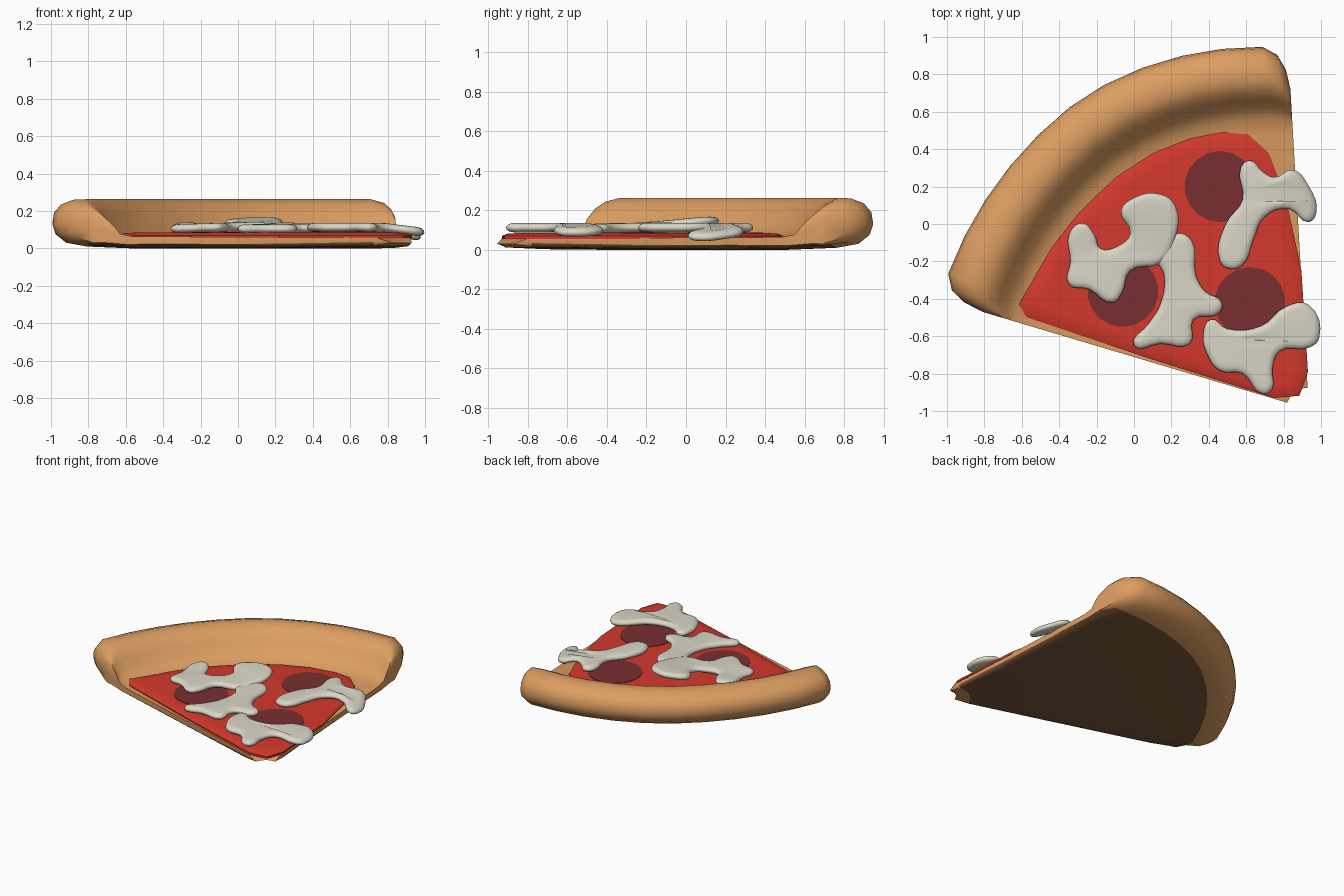
import bpy, bmesh
from math import radians, cos, sin

if "Cube" in bpy.data.objects:
    bpy.data.objects.remove(bpy.data.objects["Cube"])

AX, AY = 0.935, -0.99          # where the two cut edges meet
A0, A1 = 93.3, 163.4           # angles of the cut edges


def material(name, rgb):
    m = bpy.data.materials.new(name)
    m.diffuse_color = (*rgb, 1)
    m.use_nodes = True
    m.node_tree.nodes["Principled BSDF"].inputs["Base Color"].default_value = m.diffuse_color
    return m


DOUGH = material("dough", (0.72, 0.34, 0.12))
BAKED = material("baked_underside", (0.20, 0.10, 0.04))
SAUCE = material("sauce", (0.66, 0.04, 0.025))
MEAT = material("meat", (0.19, 0.028, 0.032))
CHEESE = material("cheese", (0.70, 0.68, 0.57))


def finish(ob, *mats, angle=50):
    for m in mats:
        ob.data.materials.append(m)
    bpy.ops.object.select_all(action='DESELECT')
    ob.select_set(True)
    bpy.context.view_layer.objects.active = ob
    bpy.ops.object.shade_smooth_by_angle(angle=radians(angle))
    return ob


def mesh_object(name, bm):
    bmesh.ops.recalc_face_normals(bm, faces=bm.faces[:])
    me = bpy.data.meshes.new(name)
    bm.to_mesh(me)
    bm.free()
    ob = bpy.data.objects.new(name, me)
    bpy.context.collection.objects.link(ob)
    return ob


# Dough: radial profile (r, z) swept between the cut edges, shrinking at both ends
PROFILE = [(0.12, 0.03), (0.22, 0.012), (0.8, 0.003), (1.6, 0.0), (1.86, 0.01), (1.98, 0.03),
           (2.04, 0.075), (2.06, 0.13), (2.05, 0.19), (2.01, 0.235), (1.94, 0.26), (1.87, 0.263),
           (1.81, 0.235), (1.76, 0.18), (1.71, 0.115), (1.65, 0.077), (1.56, 0.064), (0.8, 0.06),
           (0.2, 0.056)]


def section(bm, ang, k):
    s = max(0, min(1, (127 - ang) / 31))
    ring = []
    for r, z in PROFILE:
        if r > 1.62:
            r = 1.62 + (r - 1.62) * (0.45 + 0.55 * k)
            z = 0.11 + (z - 0.11) * (0.35 + 0.65 * k) if z > 0.11 or r > 1.8 else z
        if z < 0.03:
            z += (1 - k) * 0.022
        r *= 1 - 0.055 * s ** 1.3
        a = radians(ang)
        ring.append(bm.verts.new((AX + r * cos(a), AY + r * sin(a), z)))
    return ring


ends = [(0, 0), (0.6, 0.45), (1.8, 0.8), (4, 1)]
stations = [(A0 + d, k) for d, k in ends]
stations += [(A0 + 4 + (A1 - A0 - 8) * i / 10, 1) for i in range(1, 10)]
stations += [(A1 - d, k) for d, k in reversed(ends)]
bm = bmesh.new()
rings = [section(bm, a, k) for a, k in stations]
n = len(PROFILE)
for p, q in zip(rings, rings[1:]):
    for i in range(n):
        f = bm.faces.new((p[i], p[(i + 1) % n], q[(i + 1) % n], q[i]))
        f.material_index = 1 if 1 <= i <= 3 else 0
bm.faces.new(rings[0])
bm.faces.new(rings[-1][::-1])
finish(mesh_object("dough_slice", bm), DOUGH, BAKED)

# Sauce: thin slab with a rounded rim
OUTLINE = [(-0.63, -0.43), (-0.57, -0.5), (0.1, -0.725), (0.75, -0.93), (0.885, -0.918), (0.93, -0.79),
           (0.895, -0.25), (0.81, 0.15), (0.72, 0.38), (0.61, 0.48), (0.48, 0.49), (0.3, 0.46), (0.1, 0.38),
           (-0.1, 0.25), (-0.3, 0.06), (-0.45, -0.13), (-0.55, -0.3)]
bm = bmesh.new()
face = bm.faces.new([bm.verts.new((x, y, 0.055)) for x, y in OUTLINE])
up = bmesh.ops.extrude_face_region(bm, geom=[face])
top = [e for e in up["geom"] if isinstance(e, bmesh.types.BMFace)]
for v in top[0].verts:
    v.co.z = 0.07
for width, z in ((0.025, 0.081), (0.06, 0.085)):
    bmesh.ops.inset_region(bm, faces=top, thickness=width)
    for v in top[0].verts:
        v.co.z = z
finish(mesh_object("sauce", bm), SAUCE)

# Meat discs
for i, (x, y) in enumerate([(0.46, 0.2), (-0.06, -0.36), (0.62, -0.42)]):
    bpy.ops.mesh.primitive_cylinder_add(vertices=18, radius=0.19, depth=0.012, location=(x, y, 0.082))
    disc = bpy.context.object
    disc.name = f"meat_disc_{i + 1}"
    finish(disc, MEAT)


# Cheese: soft pillows from smooth outlines, then tilted
def cheese(name, pts, height):
    cu = bpy.data.curves.new(name, 'CURVE')
    cu.dimensions, cu.fill_mode = '2D', 'BOTH'
    cu.bevel_depth, cu.bevel_resolution, cu.offset = 0.04, 3, -0.04
    cu.resolution_u = 4
    sp = cu.splines.new('BEZIER')
    sp.bezier_points.add(len(pts) - 1)
    sp.use_cyclic_u = True
    for b, (x, y) in zip(sp.bezier_points, pts):
        b.co = (x, y, 0)
        b.handle_left_type = b.handle_right_type = 'AUTO'
    ob = bpy.data.objects.new(name, cu)
    bpy.context.collection.objects.link(ob)
    bpy.ops.object.select_all(action='DESELECT')
    ob.select_set(True)
    bpy.context.view_layer.objects.active = ob
    bpy.ops.object.convert(target='MESH')
    ob = bpy.context.object
    bm = bmesh.new()
    bm.from_mesh(ob.data)
    bmesh.ops.remove_doubles(bm, verts=bm.verts[:], dist=0.0005)
    bmesh.ops.recalc_face_normals(bm, faces=bm.faces[:])
    for v in bm.verts:
        v.co.z = v.co.z * 0.6 + height(v.co.x, v.co.y)
    bm.to_mesh(ob.data)
    bm.free()
    finish(ob, CHEESE, angle=70)


cheese("cheese_left",
       [(-.345, -.05), (-.275, .005), (-.21, -.06), (-.18, -.13), (-.09, -.12), (-.02, -.05), (-.07, .07),
        (0, .14), (.14, .16), (.22, .1), (.22, -.08), (.14, -.21), (-.02, -.25), (-.065, -.37),
        (-.115, -.42), (-.24, -.35), (-.35, -.32), (-.34, -.2)],
       lambda x, y: 0.115 + 0.03 * x + 0.09 * max(y + 0.15, 0))
cheese("cheese_middle",
       [(.12, -.18), (.23, -.05), (.31, -.09), (.33, -.27), (.38, -.36), (.47, -.42), (.45, -.48),
        (.32, -.51), (.3, -.64), (.14, -.64), (0, -.65), (.08, -.53), (.14, -.43), (.16, -.27)],
       lambda x, y: 0.11 + 0.02 * (y + 0.35))
cheese("cheese_right",
       [(.57, .3), (.62, .34), (.69, .28), (.75, .25), (.85, .29), (.93, .21), (.975, .06), (.935, .01),
        (.83, .08), (.7, .04), (.64, -.08), (.58, -.22), (.51, -.24), (.46, -.2), (.49, 0), (.58, .13)],
       lambda x, y: 0.112 - 0.25 * max(x - 0.77, 0))
cheese("cheese_tip",
       [(.37, -.59), (.41, -.51), (.5, -.56), (.68, -.545), (.815, -.44), (.93, -.43), (.99, -.61),
        (.94, -.66), (.78, -.68), (.74, -.775), (.74, -.88), (.69, -.91), (.58, -.8), (.46, -.785),
        (.39, -.695)],
       lambda x, y: 0.112 - 0.12 * max(x - 0.78, 0))
